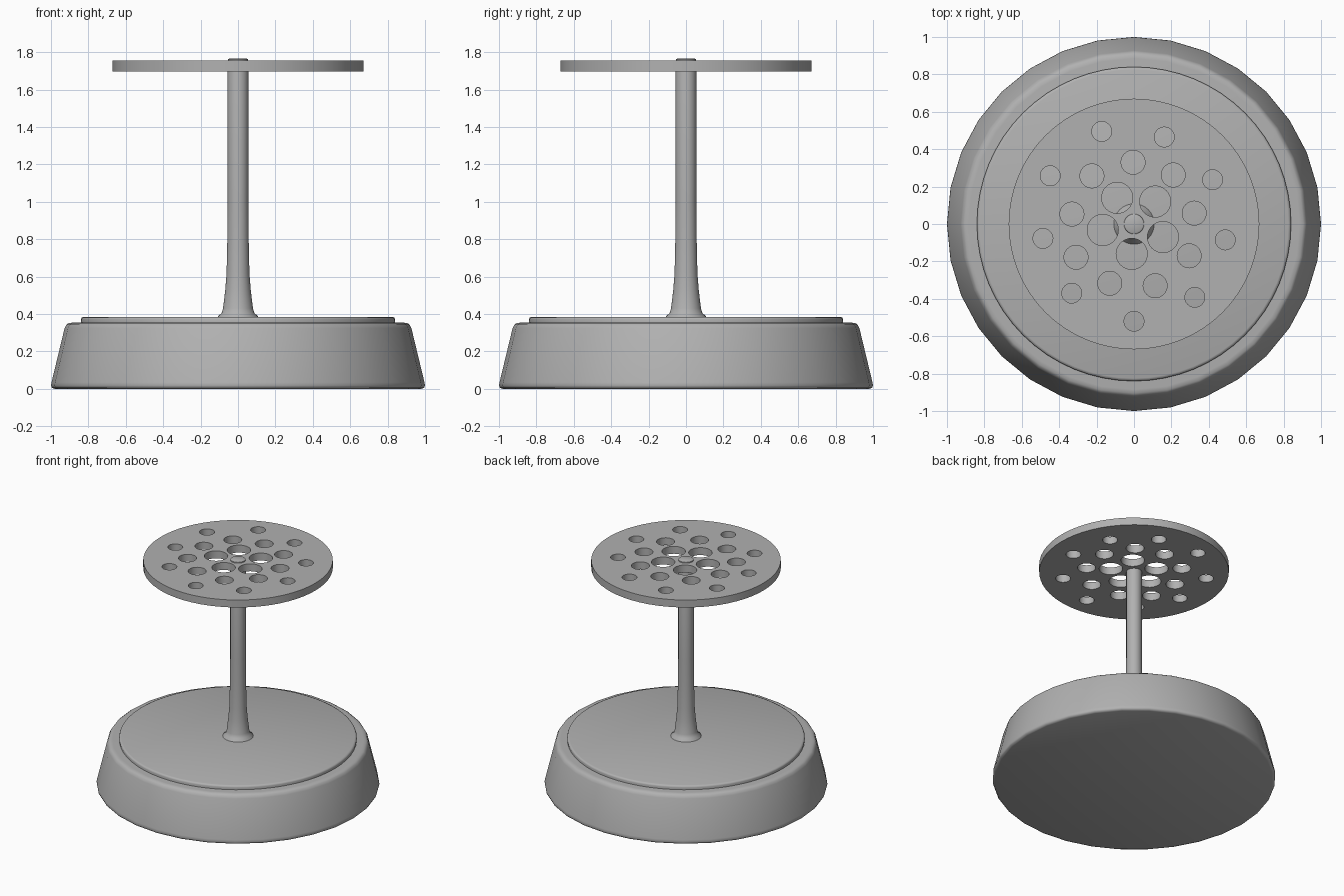
import bpy, bmesh
from math import cos, sin, pi, radians

if "Cube" in bpy.data.objects:
    bpy.data.objects.remove(bpy.data.objects["Cube"])

grey = bpy.data.materials.new("dark_grey")
grey.diffuse_color = (0.44, 0.44, 0.44, 1)
grey.use_nodes = True
grey.node_tree.nodes["Principled BSDF"].inputs["Base Color"].default_value = grey.diffuse_color


def finish(name, bm):
    bmesh.ops.recalc_face_normals(bm, faces=bm.faces)
    me = bpy.data.meshes.new(name)
    bm.to_mesh(me)
    bm.free()
    me.materials.append(grey)
    ob = bpy.data.objects.new(name, me)
    bpy.context.collection.objects.link(ob)
    return ob


def smooth(ob, angle):
    bpy.ops.object.select_all(action='DESELECT')
    ob.select_set(True)
    bpy.context.view_layer.objects.active = ob
    bpy.ops.object.shade_smooth_by_angle(angle=radians(angle))


def lathe(name, profile, n=32):
    # Revolve an (r, z) profile and cap both ends
    bm = bmesh.new()
    rings = [[bm.verts.new((r * cos(2 * pi * i / n), r * sin(2 * pi * i / n), z))
              for i in range(n)] for r, z in profile]
    for a, b in zip(rings, rings[1:]):
        for i in range(n):
            j = (i + 1) % n
            bm.faces.new((a[i], a[j], b[j], b[i]))
    bm.faces.new(rings[0])
    bm.faces.new(rings[-1])
    return finish(name, bm)


# Heavy tapered base with rounded edges
base = lathe("base", [(0.98, 0), (0.995, 0.006), (1.0, 0.018), (0.997, 0.035),
                      (0.927, 0.325), (0.918, 0.343), (0.905, 0.352),
                      (0.885, 0.354)])
smooth(base, 50)

# Raised pad on top of the base
pad = lathe("base_pad", [(0.838, 0.345), (0.84, 0.372), (0.836, 0.381),
                         (0.825, 0.385)], 64)
smooth(pad, 50)

# Stem flaring into the base, poking just through the plate
stem = lathe("stem", [(0.11, 0.38), (0.107, 0.388), (0.088, 0.405),
                      (0.08, 0.43), (0.068, 0.53), (0.061, 0.62),
                      (0.057, 0.8), (0.055, 1.0), (0.055, 1.752),
                      (0.053, 1.762), (0.045, 1.766)])
smooth(stem, 50)

# Perforated plate: rings of holes, large in the middle to small outside
plate = lathe("plate", [(0.67, 1.697), (0.67, 1.755)], 64)
hole_rings = [
    (0.083, [(-0.09, 0.14), (0.113, 0.12), (0.155, -0.07), (-0.012, -0.16),
             (-0.167, -0.032)]),
    (0.064, [(-0.005, 0.33), (0.21, 0.262), (0.322, 0.058), (0.295, -0.17),
             (0.113, -0.33), (-0.13, -0.317), (-0.31, -0.178),
             (-0.332, 0.053), (-0.225, 0.257)]),
    (0.053, [(-0.173, 0.495), (0.162, 0.465), (0.42, 0.237), (0.488, -0.085),
             (0.325, -0.392), (0, -0.52), (-0.333, -0.37), (-0.487, -0.077),
             (-0.448, 0.258)]),
]
bm = bmesh.new()
for r, centres in hole_rings:
    for x, y in centres:
        geo = bmesh.ops.create_cone(bm, cap_ends=True, segments=32,
                                    radius1=r, radius2=r, depth=0.3)
        bmesh.ops.translate(bm, verts=geo["verts"], vec=(x, y, 1.73))
cutter = finish("hole_cutter", bm)
cutter.hide_render = True
mod = plate.modifiers.new("holes", 'BOOLEAN')
mod.operation = 'DIFFERENCE'
mod.solver = 'EXACT'
mod.object = cutter
# Bake the holes in, then drop the cutter
bpy.context.view_layer.objects.active = plate
bpy.ops.object.modifier_apply(modifier="holes")
bpy.data.objects.remove(cutter)
smooth(plate, 35)
